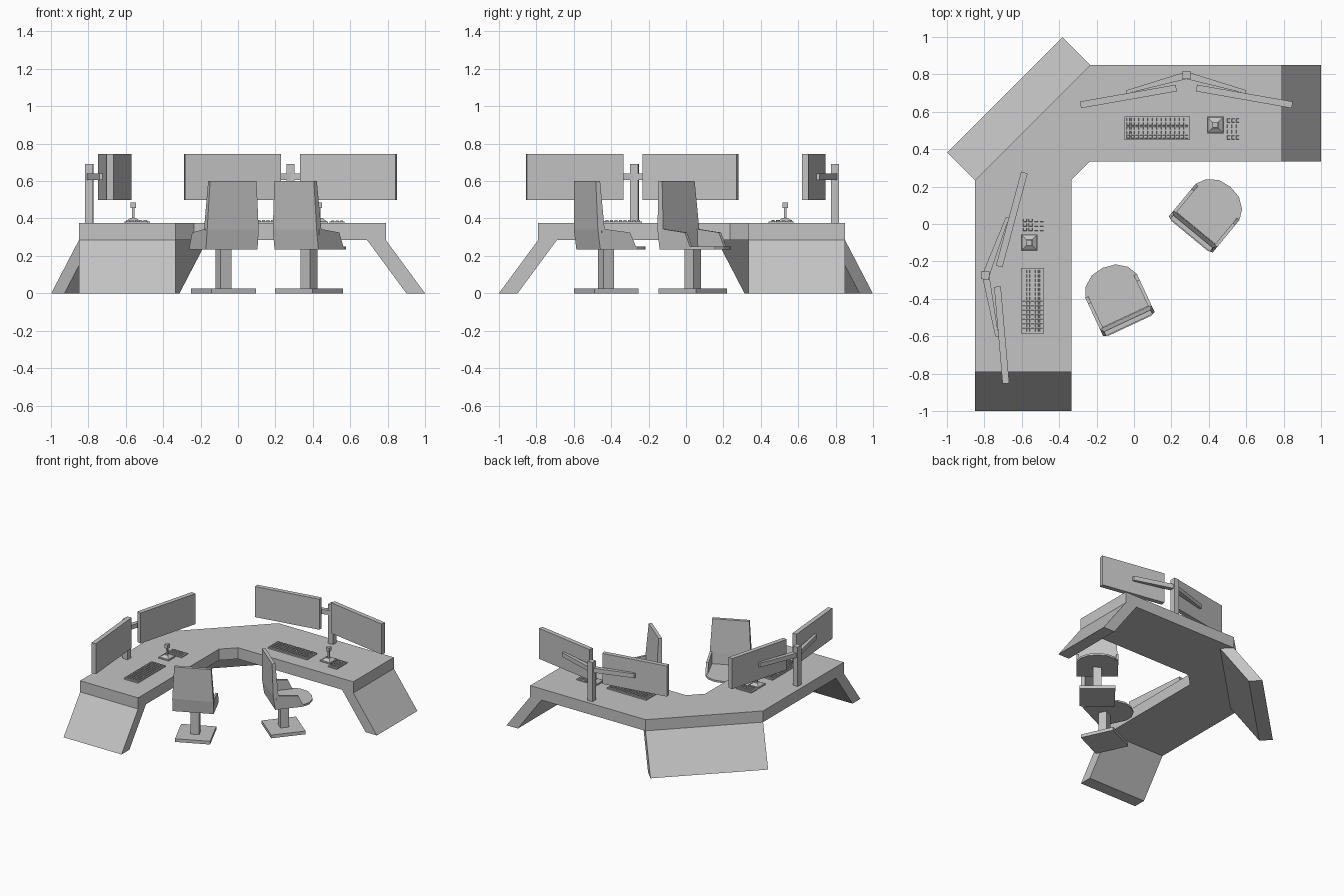
import bpy, bmesh, math
from mathutils import Matrix

cube = bpy.data.objects.get("Cube")
if cube:
    bpy.data.objects.remove(cube)

grey = bpy.data.materials.new("neutral_grey")
grey.use_nodes = True
grey.diffuse_color = (0.55, 0.55, 0.55, 1)
grey.node_tree.nodes["Principled BSDF"].inputs["Base Color"].default_value = grey.diffuse_color


def add_prism(bm, pts, lo, hi, frame=Matrix(), top_scale=1.0):
    """Extrude an outline in local xy from z=lo to z=hi."""
    cx = sum(p[0] for p in pts) / len(pts)
    cy = sum(p[1] for p in pts) / len(pts)
    bottom = [bm.verts.new(frame @ Matrix.Translation((x, y, lo)).translation) for x, y in pts]
    top = [bm.verts.new(frame @ Matrix.Translation(
        (cx + (x - cx) * top_scale, cy + (y - cy) * top_scale, hi)).translation) for x, y in pts]
    n = len(pts)
    bm.faces.new(bottom)
    bm.faces.new(top)
    for i in range(n):
        bm.faces.new((bottom[i], bottom[(i + 1) % n], top[(i + 1) % n], top[i]))


def rect(cx, cy, w, d):
    return [(cx - w / 2, cy - d / 2), (cx + w / 2, cy - d / 2),
            (cx + w / 2, cy + d / 2), (cx - w / 2, cy + d / 2)]


def finish(name, bm):
    bmesh.ops.recalc_face_normals(bm, faces=bm.faces)
    mesh = bpy.data.meshes.new(name)
    bm.to_mesh(mesh)
    bm.free()
    mesh.materials.append(grey)
    obj = bpy.data.objects.new(name, mesh)
    bpy.context.collection.objects.link(obj)
    return obj


def prism(name, pts, lo, hi, frame=Matrix(), top_scale=1.0):
    bm = bmesh.new()
    add_prism(bm, pts, lo, hi, frame, top_scale)
    return finish(name, bm)


def place(x, y, degrees, z=0):
    return Matrix.Translation((x, y, z)) @ Matrix.Rotation(math.radians(degrees), 4, 'Z')


# Maps a profile drawn as (forward, up) to local y and z, extruded along x
SIDE = Matrix(((0, 0, 1, 0), (1, 0, 0, 0), (0, 1, 0, 0), (0, 0, 0, 1)))

# Desk top: one half outline, reflected over the diagonal
DESK_LOW, DESK_TOP = 0.285, 0.375
half = [(-0.335, -0.79), (-0.85, -0.79), (-0.85, 0.235)]
outline = half + [(-y, -x) for x, y in reversed(half)] + [(-0.235, 0.335), (-0.335, 0.235)]
prism("desk_top", outline, DESK_LOW, DESK_TOP)

# Slanted panel legs, splayed outwards from three edges
leg_profile = [(-0.1, DESK_LOW), (0, DESK_LOW), (0.21, 0), (0.11, 0)]
for name, x, y, turn, width in (("right_panel_leg", -0.5925, -0.79, 180, 0.515),
                                ("left_panel_leg", 0.79, 0.5925, -90, 0.515),
                                ("corner_panel_leg", -0.5425, 0.5425, 45, 0.87)):
    prism(name, leg_profile, -width / 2, width / 2, place(x, y, turn) @ SIDE)


# Monitor stand: post, two tapered arms and two angled screens
def monitor_stand(side, frame):
    prism(side + "_monitor_post", rect(0, 0, 0.043, 0.043), DESK_TOP, 0.69, frame)
    for s, end in ((-1, "first"), (1, "second")):
        arm = [(0, 0.018), (0, -0.022), (s * 0.32, -0.1), (s * 0.32, -0.082)]
        prism(f"{side}_{end}_monitor_arm", arm, 0.605, 0.64, frame)
        prism(f"{side}_{end}_monitor", rect(0, 0, 0.52, 0.036), 0.5, 0.745,
              frame @ place(s * 0.31, -0.115, -10 * s))


# Keyboard, joystick and button pad
def controls(side, frame):
    prism(side + "_keyboard", rect(0.125, 0.5125, 0.35, 0.125), 0, 0.01, frame)
    keys = bmesh.new()
    for col in range(14):
        for row in range(5):
            add_prism(keys, rect(-0.031 + col * 0.024, 0.4665 + row * 0.023, 0.018, 0.017),
                      0.01, 0.017, frame, 0.85)
    finish(side + "_keyboard_keys", keys)
    prism(side + "_joystick_base", rect(0.435, 0.53, 0.09, 0.09), 0, 0.01, frame)
    prism(side + "_joystick_boot", rect(0.435, 0.53, 0.08, 0.08), 0.01, 0.027, frame, 0.4)
    prism(side + "_joystick_shaft", rect(0.435, 0.53, 0.013, 0.013), 0.02, 0.085, frame)
    prism(side + "_joystick_grip", rect(0.435, 0.53, 0.03, 0.03), 0.08, 0.11, frame)
    prism(side + "_button_pad", rect(0.53, 0.508, 0.08, 0.135), 0, 0.008, frame)
    buttons = bmesh.new()
    for col in range(3):
        for row in range(4):
            add_prism(buttons, rect(0.506 + col * 0.024, 0.463 + row * 0.03, 0.016, 0.02),
                      0.008, 0.013, frame, 0.85)
    finish(side + "_pad_buttons", buttons)


monitor_stand("left", place(0.28, 0.797, 0))
monitor_stand("right", place(-0.795, -0.275, 85))
controls("left", place(0, 0, 0, DESK_TOP))
controls("right", place(-0.03, -0.535, 90, DESK_TOP))


# Chair: origin at the middle of the backrest, facing local +y
def chair(side, frame):
    prism(side + "_chair_base", rect(0, 0.125, 0.26, 0.26), 0, 0.026, frame)
    prism(side + "_chair_post", rect(0, 0.125, 0.064, 0.064), 0.026, 0.24, frame)
    edge = [(0.15, 0.02), (0.15, 0.235), (0.125, 0.285), (0.07, 0.325)]
    seat = edge + [(0, 0.337)] + [(-x, y) for x, y in reversed(edge)]
    prism(side + "_chair_seat", seat, 0.235, 0.25, frame)
    # Raised side bolsters
    bolster = [(0.02, 0.235), (0.03, 0.345), (0.195, 0.325), (0.23, 0.25), (0.23, 0.235)]
    for s, end in ((-1, "first"), (1, "second")):
        a, b = sorted((s * 0.152, s * 0.134))
        prism(f"{side}_chair_{end}_bolster", bolster, a, b, frame @ SIDE)
    # Leaning backrest, narrower at the top
    back = [(0.02, 0.235), (0.005, 0.34), (0, 0.6), (0.025, 0.6), (0.045, 0.34), (0.05, 0.235)]
    obj = prism(side + "_chair_back", back, -0.152, 0.152, SIDE)
    for v in obj.data.vertices:
        if v.co.z > 0.5:
            v.co.x *= 0.9
    obj.data.transform(frame)


chair("right", place(-0.025, -0.54, 25))
chair("left", place(0.3, -0.06, -39.5))
